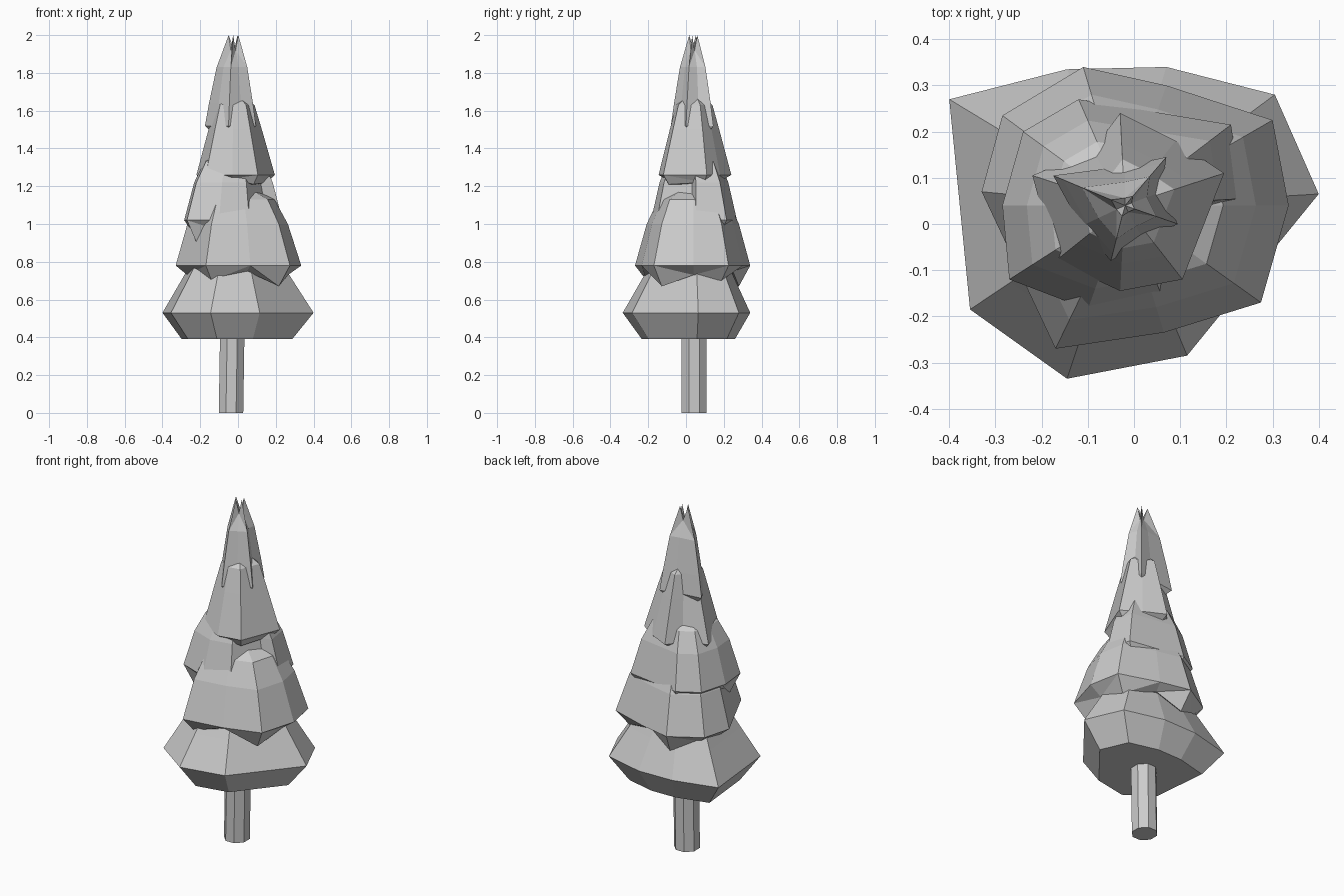
import bpy, bmesh, math

if "Cube" in bpy.data.objects:
    bpy.data.objects.remove(bpy.data.objects["Cube"])

grey = bpy.data.materials.new("soft grey")
grey.diffuse_color = (0.6, 0.6, 0.6, 1)
grey.use_nodes = True
grey.node_tree.nodes["Principled BSDF"].inputs["Base Color"].default_value = grey.diffuse_color


def finish(name, bm):
    bmesh.ops.triangulate(bm, faces=bm.faces[:])
    bmesh.ops.recalc_face_normals(bm, faces=bm.faces[:])
    mesh = bpy.data.meshes.new(name)
    bm.to_mesh(mesh)
    bm.free()
    mesh.materials.append(grey)
    bpy.context.collection.objects.link(bpy.data.objects.new(name, mesh))


def loft(name, rings):
    """Skin a stack of equally long rings, capped at both ends."""
    bm = bmesh.new()
    loops = [[bm.verts.new(p) for p in ring] for ring in rings]
    n = len(loops[0])
    for a, b in zip(loops, loops[1:]):
        for i in range(n):
            j = (i + 1) % n
            bm.faces.new((a[i], a[j], b[j], b[i]))
    bm.faces.new(loops[0][::-1])
    # Fan the top onto a centre point so prongs stay sharp
    top = loops[-1]
    centre = bm.verts.new((sum(v.co.x for v in top) / n,
                           sum(v.co.y for v in top) / n,
                           min(v.co.z for v in top)))
    for i in range(n):
        bm.faces.new((top[i], top[(i + 1) % n], centre))
    finish(name, bm)


def tier(name, axis, outline, profile, waves=(), prong=0.0):
    """outline: rim corners; profile: (scale, z) from underside to tip;
    waves: drop of the underside, repeating around the rim."""
    rings = []
    for k, (s, z) in enumerate(profile):
        ring = []
        for i, (x, y) in enumerate(outline):
            h = z
            if k == 0 and waves:
                h -= waves[i % len(waves)]
            if k == len(profile) - 1 and i % 2:
                h -= prong
            ring.append((axis[0] + (x - axis[0]) * s,
                         axis[1] + (y - axis[1]) * s, h))
        rings.append(ring)
    loft(name, rings)


# Trunk: eight sides, leaning slightly
loft("trunk", [[(cx + 0.07 * math.cos(math.tau * (i + 0.5) / 8),
                 0.043 + 0.072 * math.sin(math.tau * (i + 0.5) / 8), z)
                for i in range(8)]
               for cx, z in ((-0.037, 0.0), (-0.03, 0.45))])

# Foliage tiers, lowest first
tier("foliage_bottom", (-0.02, 0.04),
     [(-0.40, 0.27), (-0.355, -0.185), (-0.145, -0.335), (0.115, -0.285),
      (0.40, 0.065), (0.305, 0.28), (0.07, 0.34), (-0.145, 0.335)],
     [(0.73, 0.39), (1, 0.53), (0.74, 0.70), (0.5, 0.86)])

tier("foliage_lower", (-0.02, 0.04),
     [(-0.33, 0.07), (-0.17, -0.27), (0.065, -0.235), (0.275, -0.17),
      (0.335, 0.04), (0.30, 0.225), (0.07, 0.30), (-0.11, 0.34),
      (-0.285, 0.235)],
     [(0.8, 0.73), (1, 0.78), (0.8, 1.0), (0.6, 1.13), (0.2, 1.2)],
     waves=(0.0, 0.03, -0.02, 0.06))

tier("foliage_middle", (-0.02, 0.04),
     [(-0.285, 0.04), (-0.27, -0.12), (-0.10, -0.185), (0.06, -0.155),
      (0.155, 0.03), (0.235, 0.055), (0.21, 0.215), (-0.12, 0.27),
      (-0.24, 0.20)],
     [(0.78, 0.94), (1, 1.02), (0.8, 1.22), (0.6, 1.33), (0.25, 1.4)],
     waves=(0.0, 0.05, -0.02))

tier("foliage_upper", (-0.02, 0.04),
     [(-0.22, 0.105), (-0.17, -0.08), (-0.03, -0.145), (0.105, -0.12),
      (0.195, 0.11), (0.09, 0.18), (-0.03, 0.24), (-0.09, 0.16)],
     [(0.82, 1.22), (1, 1.26), (0.68, 1.5), (0.5, 1.63), (0.2, 1.68)],
     waves=(0.0, 0.02, -0.02, 0.01))

tier("foliage_tip", (-0.02, 0.04),
     [(-0.175, 0.105), (-0.115, -0.005), (-0.05, -0.08), (0.02, -0.035),
      (0.095, 0.0), (0.06, 0.07), (0.07, 0.145), (-0.02, 0.125)],
     [(0.8, 1.46), (1, 1.52), (0.86, 1.64), (0.6, 1.83), (0.19, 2.0)],
     waves=(-0.03, 0.0), prong=0.08)
